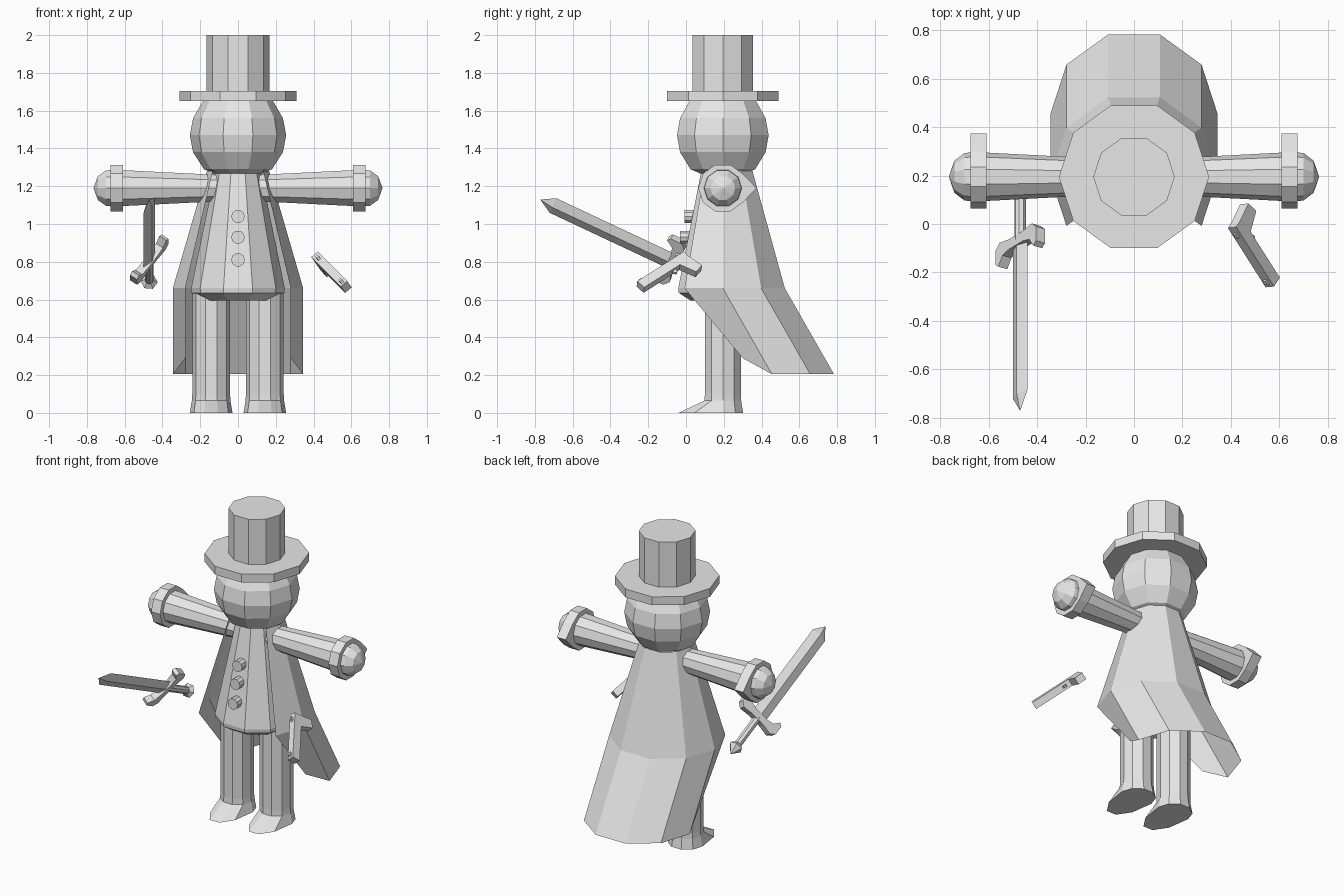
import bpy, bmesh, math
from mathutils import Matrix, Vector

if "Cube" in bpy.data.objects:
    bpy.data.objects.remove(bpy.data.objects["Cube"])

CY = 0.195  # depth of the figure's main axis
grey = bpy.data.materials.new("plain grey")
grey.diffuse_color = (0.8, 0.8, 0.8, 1)
grey.use_nodes = True
grey.node_tree.nodes["Principled BSDF"].inputs["Base Color"].default_value = grey.diffuse_color


def finish(name, bm, recalc=True):
    if recalc:
        bmesh.ops.recalc_face_normals(bm, faces=bm.faces)
    me = bpy.data.meshes.new(name)
    bm.to_mesh(me)
    bm.free()
    me.materials.append(grey)
    ob = bpy.data.objects.new(name, me)
    bpy.context.collection.objects.link(ob)
    return ob


def lathe(name, rings, mat, n=10, tweak=None):
    """Stack of n-sided rings (height, radius) along local z; radius 0 is a point."""
    bm = bmesh.new()
    loops = []
    for z, r in rings:
        if r == 0:
            loops.append([bm.verts.new((0, 0, z))] * n)
            continue
        loop = []
        for k in range(n):
            a = math.tau * k / n
            p = Vector((r * math.cos(a), r * math.sin(a), z))
            loop.append(bm.verts.new(tweak(p) if tweak else p))
        loops.append(loop)
    for a, b in zip(loops, loops[1:]):
        for k in range(n):
            quad = [a[k], a[(k + 1) % n], b[(k + 1) % n], b[k]]
            bm.faces.new(list(dict.fromkeys(quad)))
    for loop in (loops[0], loops[-1]):
        if loop[0] is not loop[1]:
            bm.faces.new(loop)
    bm.transform(mat)
    return finish(name, bm)


def plate(name, outline, depth, mat):
    """Outline in local xy, extruded evenly along local z."""
    bm = bmesh.new()
    lo = [bm.verts.new((x, y, -depth / 2)) for x, y in outline]
    hi = [bm.verts.new((x, y, depth / 2)) for x, y in outline]
    n = len(lo)
    bm.faces.new(lo)
    bm.faces.new(hi)
    for k in range(n):
        bm.faces.new((lo[k], lo[(k + 1) % n], hi[(k + 1) % n], hi[k]))
    bm.transform(mat)
    return finish(name, bm)


def frame(x, y, origin):
    """Matrix with the given y axis, and x made square to it."""
    y = Vector(y).normalized()
    x = Vector(x)
    x = (x - y * x.dot(y)).normalized()
    m = Matrix((x, y, x.cross(y))).transposed().to_4x4()
    m.translation = origin
    return m


AXIS = Matrix.Translation((0, CY, 0))

# Hat, head and coat body
lathe("hat_brim", [(1.65, 0.31), (1.705, 0.31)], AXIS)
lathe("hat_crown", [(1.70, 0.168), (2.0, 0.168)], AXIS)
lathe("head", [(1.265, 0.12), (1.29, 0.18), (1.38, 0.238), (1.47, 0.255),
               (1.56, 0.238), (1.66, 0.18)], AXIS)
lathe("coat_body", [(0.595, 0.18), (0.635, 0.245), (0.66, 0.248), (1.28, 0.12)], AXIS)

# Coat buttons follow the sloping front
for z in (1.04, 0.93, 0.81):
    y = CY - 0.238 + (z - 0.66) * 0.2
    lathe("button", [(-0.02, 0.036), (0.042, 0.036)],
          Matrix.Translation((0, y, z)) @ Matrix.Rotation(math.pi / 2, 4, 'X'))

# Cape: sheet open at the front, swept back at the hem
bm = bmesh.new()
rows = []
for z, r, cy in ((0.205, 0.345, 0.455), (0.66, 0.345, CY), (1.28, 0.165, CY)):
    row = []
    for k in range(-1, 7):
        a = math.radians(36 * k)
        p = Vector((r * math.cos(a), cy + r * math.sin(a), z))
        if z < 0.3 and k in (-1, 6):  # front hem corners are lifted
            p.y, p.z = 0.30, 0.29
        row.append(bm.verts.new(p))
    rows.append(row)
for a, b in zip(rows, rows[1:]):
    for k in range(7):
        bm.faces.new((a[k], a[k + 1], b[k + 1], b[k]))
finish("cape", bm, recalc=False)


# Legs with shoes stretched forward at the sole
def toe(p):
    if p.z == 0 and p.y < -0.03:
        p.y = -0.235 if p.y < -0.09 else -0.15
    return p


# Cuff with its rear corner pulled to a point
def cuff_point(p):
    if p.x > 0.125:
        p.x = 0.178
    return p


ARM = Matrix(((0, 0, 1, 0), (1, 0, 0, CY), (0, 1, 0, 1.19), (0, 0, 0, 1)))
for s, side in ((-1, "right"), (1, "left")):
    lathe(side + "_leg", [(0, 0.113), (0.065, 0.102), (0.1, 0.1), (0.66, 0.1)],
          Matrix.Translation((s * 0.142, CY, 0)), tweak=toe)
    m = Matrix.Diagonal((s, 1, 1, 1)) @ ARM
    lathe(side + "_arm", [(0.08, 0.072), (0.63, 0.101)], m)
    lathe(side + "_cuff", [(0.61, 0.13), (0.675, 0.13)], m, tweak=cuff_point)
    lathe(side + "_hand", [(0.66, 0.102), (0.70, 0.098), (0.742, 0.066), (0.765, 0)], m)

# Sword: local y runs to the tip, local x along the guard
SWORD = frame((0.576, 0.34, 0.745), (0, -0.905, 0.425), (-0.47, -0.07, 0.80))
SPIN = SWORD @ Matrix.Rotation(-math.pi / 2, 4, 'X')
lathe("sword_blade", [(0, 0.052), (0.70, 0.052), (0.775, 0)],
      SPIN @ Matrix.Diagonal((1, 0.35, 1, 1)), n=4)
half = [(0.05, 0.025), (0.095, 0.035), (0.125, 0.075), (0.145, 0.06),
        (0.145, -0.005), (0.115, -0.03), (0.05, -0.02)]
plate("sword_guard", half + [(-x, y) for x, y in reversed(half)], 0.045, SWORD)
lathe("sword_grip", [(-0.25, 0.024), (0, 0.024)], SPIN, n=8)
lathe("sword_pommel", [(-0.31, 0), (-0.25, 0.045), (-0.225, 0.024)], SPIN, n=6)

# Pistol: local y runs down the barrel, local x toward the grip's underside
PISTOL = frame((0.3, 0.8, -0.45), (0.47, -0.74, -0.47), (0.43, -0.02, 0.81))
plate("pistol", [(-0.025, -0.03), (-0.025, 0.30), (0.03, 0.30), (0.03, 0.045),
                 (0.12, 0.01), (0.105, -0.045), (0.01, -0.03)], 0.045, PISTOL)
for y in (0.0, 0.26):
    plate("pistol_sight", [(-0.037, y), (-0.037, y + 0.02), (-0.02, y + 0.03), (-0.02, y)],
          0.016, PISTOL)
plate("pistol_trigger", [(0.025, 0.07), (0.05, 0.08), (0.05, 0.09), (0.025, 0.1)],
      0.014, PISTOL)
